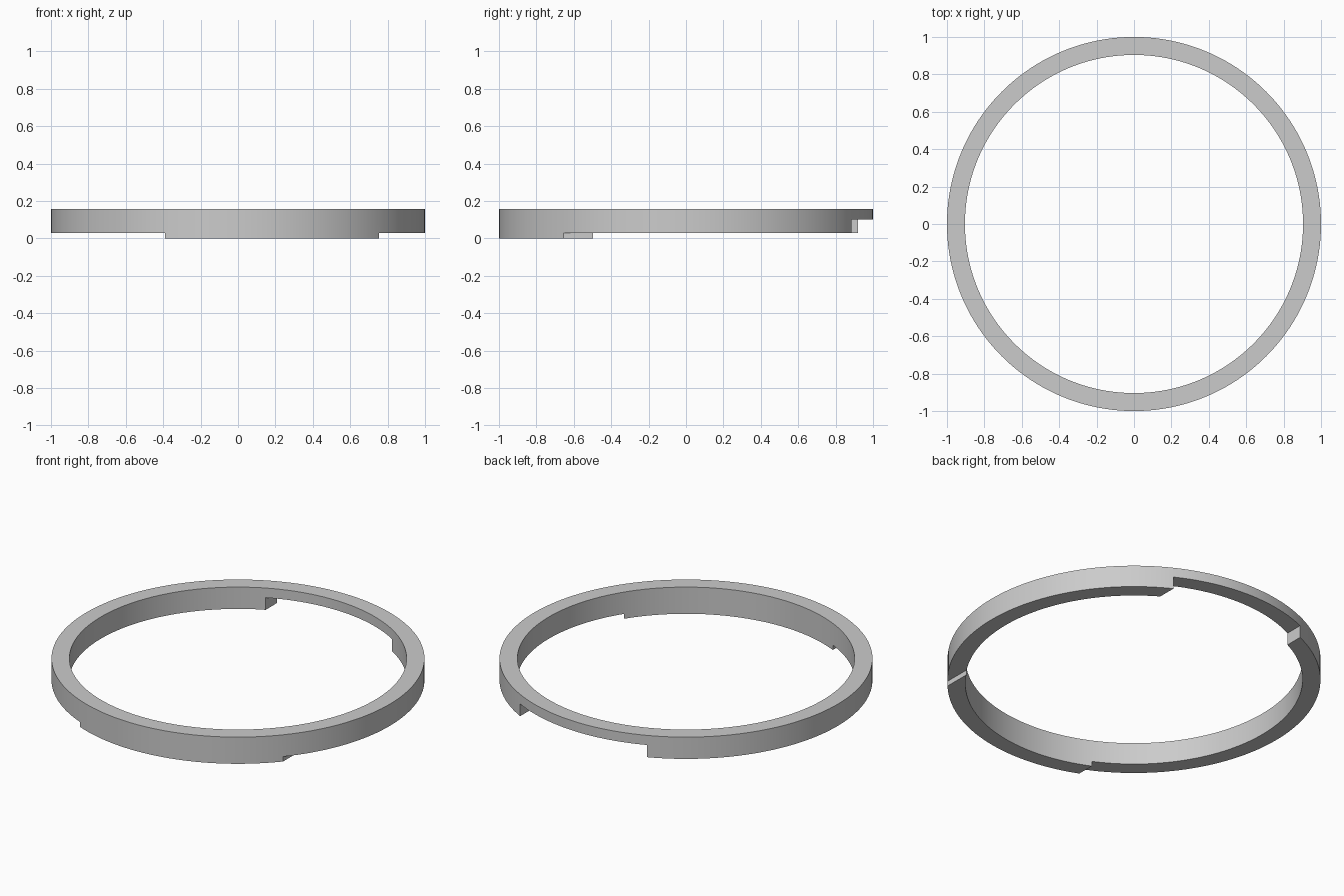
import bpy
import bmesh
from math import cos, sin, tau, radians

OUTER, INNER, TOP = 1.0, 0.904, 0.158
STEP, NOTCH_TOP = 0.029, 0.101
SEGMENTS = 160

cube = bpy.data.objects.get("Cube")
if cube:
    bpy.data.objects.remove(cube, do_unlink=True)

grey = bpy.data.materials.new("plain grey")
grey.use_nodes = True
colour = (0.6, 0.6, 0.6, 1)
grey.diffuse_color = colour
grey.node_tree.nodes["Principled BSDF"].inputs["Base Color"].default_value = colour


def make_object(name, bm):
    bmesh.ops.recalc_face_normals(bm, faces=bm.faces)
    mesh = bpy.data.meshes.new(name)
    bm.to_mesh(mesh)
    bm.free()
    mesh.materials.append(grey)
    obj = bpy.data.objects.new(name, mesh)
    bpy.context.collection.objects.link(obj)
    return obj


def prism(name, outline, z0, z1):
    """Extrude a flat outline upward."""
    bm = bmesh.new()
    face = bm.faces.new([bm.verts.new((x, y, z0)) for x, y in outline])
    new = bmesh.ops.extrude_face_region(bm, geom=[face])["geom"]
    verts = [v for v in new if isinstance(v, bmesh.types.BMVert)]
    bmesh.ops.translate(bm, verts=verts, vec=(0, 0, z1 - z0))
    return make_object(name, bm)


def ring(name):
    """Sweep a rectangular section around the z axis."""
    bm = bmesh.new()
    section = [(INNER, 0), (OUTER, 0), (OUTER, TOP), (INNER, TOP)]
    loops = []
    for i in range(SEGMENTS):
        a = tau * i / SEGMENTS
        loops.append([bm.verts.new((r * cos(a), r * sin(a), z)) for r, z in section])
    for i, here in enumerate(loops):
        after = loops[(i + 1) % SEGMENTS]
        for j in range(4):
            k = (j + 1) % 4
            bm.faces.new((here[j], after[j], after[k], here[k]))
    return make_object(name, bm)


def cut(obj, cutter):
    cutter.hide_render = True
    mod = obj.modifiers.new("cut", "BOOLEAN")
    mod.operation = "DIFFERENCE"
    mod.solver = "EXACT"
    mod.object = cutter
    bpy.ops.object.modifier_apply(modifier=mod.name)
    bpy.data.objects.remove(cutter, do_unlink=True)


collar = ring("collar_ring")
bpy.ops.object.select_all(action="DESELECT")
bpy.context.view_layer.objects.active = collar
collar.select_set(True)

# Raise the underside everywhere except the front tab
tab_left, tab_right = -0.39, 0.755
cut(collar, prism("underside_cutter", [
    (-2, -2), (tab_left, -2), (tab_left, -0.3), (tab_right, -0.3),
    (tab_right, -2), (2, -2), (2, 2), (-2, 2)], -0.2, STEP))

# Notch through the lower wall at the back
cut(collar, prism("notch_cutter", [
    (-0.39, 0.3), (0.466, 0.3), (0.466, 2), (-0.39, 2)], -0.2, NOTCH_TOP))

bpy.ops.object.shade_smooth_by_angle(angle=radians(30))
